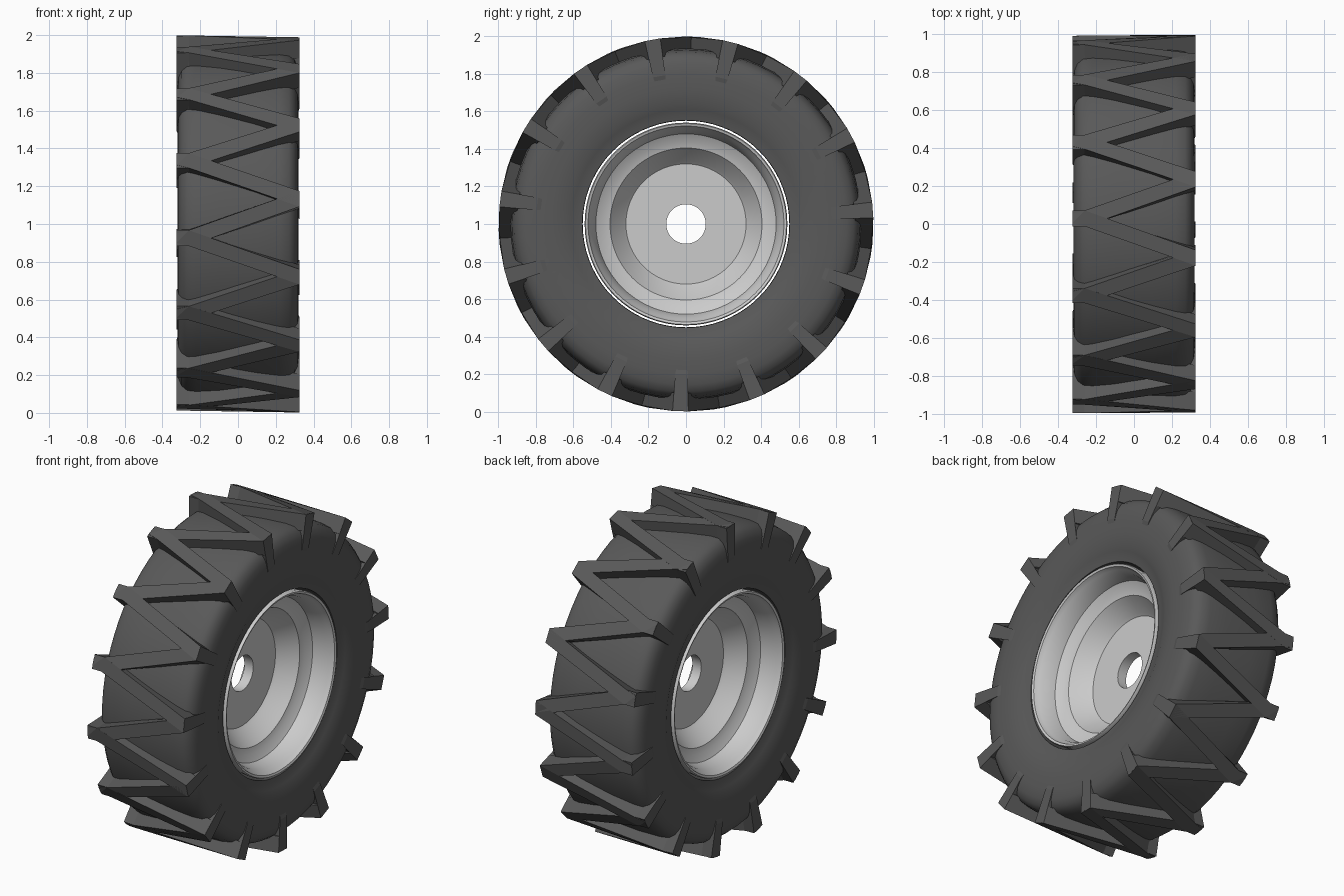
import bpy, bmesh
from math import sin, cos, radians, pi

if "Cube" in bpy.data.objects:
    bpy.data.objects.remove(bpy.data.objects["Cube"])

CENTRE_Z = 1.0
SPOKES = 15          # lug corners per side
STEP = 2 * pi / SPOKES
PHASE = radians(4.3)


def material(name, v):
    m = bpy.data.materials.new(name)
    m.diffuse_color = (v, v, v, 1)
    m.use_nodes = True
    m.node_tree.nodes["Principled BSDF"].inputs["Base Color"].default_value = m.diffuse_color
    return m


def finish(name, bm, mat=None, smooth=None):
    bmesh.ops.recalc_face_normals(bm, faces=bm.faces)
    me = bpy.data.meshes.new(name)
    bm.to_mesh(me)
    bm.free()
    ob = bpy.data.objects.new(name, me)
    bpy.context.collection.objects.link(ob)
    ob.location.z = CENTRE_Z
    if mat:
        me.materials.append(mat)
    if smooth:
        bpy.ops.object.select_all(action='DESELECT')
        ob.select_set(True)
        bpy.context.view_layer.objects.active = ob
        bpy.ops.object.shade_smooth_by_angle(angle=radians(smooth))
    return ob


def polar(x, r, a):
    return (x, r * cos(a), r * sin(a))


def lathe(name, profile, segs, mat=None, smooth=35):
    """Spin a closed (x, r) profile about the x axis."""
    bm = bmesh.new()
    rings = [[bm.verts.new(polar(x, r, 2 * pi * i / segs)) for x, r in profile]
             for i in range(segs)]
    n = len(profile)
    for i in range(segs):
        a, b = rings[i], rings[(i + 1) % segs]
        for j in range(n):
            k = (j + 1) % n
            bm.faces.new((a[j], a[k], b[k], b[j]))
    return finish(name, bm, mat, smooth)


def prism(bm, first, second):
    """Solid joining two outlines with equal point counts."""
    a = [bm.verts.new(p) for p in first]
    b = [bm.verts.new(p) for p in second]
    bm.faces.new(a)
    bm.faces.new(b[::-1])
    n = len(a)
    for i in range(n):
        j = (i + 1) % n
        bm.faces.new((a[j], a[i], b[i], b[j]))


def mirrored(half):
    return half + [(-x, r) for x, r in reversed(half)]


rubber = material("rubber", 0.1)

# Tyre carcass: bead, sidewall, round shoulder, tread floor
lathe("tyre", mirrored([
    (0.25, 0.55), (0.285, 0.552), (0.29, 0.575), (0.30, 0.61), (0.313, 0.64),
    (0.32, 0.72), (0.32, 0.80), (0.314, 0.855), (0.298, 0.893),
    (0.27, 0.917), (0.22, 0.928), (0.10, 0.935)]), 72, rubber)

# Rim: lip, stepped barrel, cone and centre disc with an axle hole
lathe("rim", mirrored([
    (0.22, 0.535), (0.285, 0.54), (0.295, 0.535), (0.29, 0.522), (0.265, 0.512),
    (0.245, 0.498), (0.17, 0.48), (0.145, 0.44), (0.135, 0.405),
    (0.115, 0.39), (0.045, 0.335), (0.03, 0.32), (0.03, 0.105)])
    [:13] + [(-x, r) for x, r in reversed([
        (0.22, 0.535), (0.285, 0.54), (0.295, 0.535), (0.29, 0.522), (0.265, 0.512),
        (0.245, 0.498), (0.17, 0.48), (0.145, 0.44), (0.135, 0.405),
        (0.115, 0.39), (0.045, 0.335), (0.03, 0.32), (0.03, 0.105)])], 64)

# Tread lugs: zigzag bars around the tyre
bm = bmesh.new()
W, H, TOP, LOW = 0.325, 0.042, 0.998, 0.90
for i in range(SPOKES):
    right = PHASE + i * STEP
    for left in (right - STEP / 2, right + STEP / 2):
        outline = [(-W, left - H * 0.6), (-0.26, left - H), (W, right - H),
                   (W, right + H), (-0.26, left + H), (-W, left + H * 0.6)]
        prism(bm, [polar(x, TOP, a) for x, a in outline],
              [polar(x, LOW, a) for x, a in outline])
finish("tread_lugs", bm, rubber)

# Lug ends running down both sidewalls
bm = bmesh.new()
section = [(0.24, 0.996, 0.042), (0.3255, 0.996, 0.042), (0.3255, 0.80, 0.042),
           (0.312, 0.745, 0.03), (0.24, 0.86, 0.042)]
for side, offset in ((1, 0), (-1, STEP / 2)):
    for i in range(SPOKES):
        a = PHASE + offset + i * STEP
        prism(bm, [polar(side * x, r, a - h) for x, r, h in section],
              [polar(side * x, r, a + h) for x, r, h in section])
finish("sidewall_lugs", bm, rubber)
